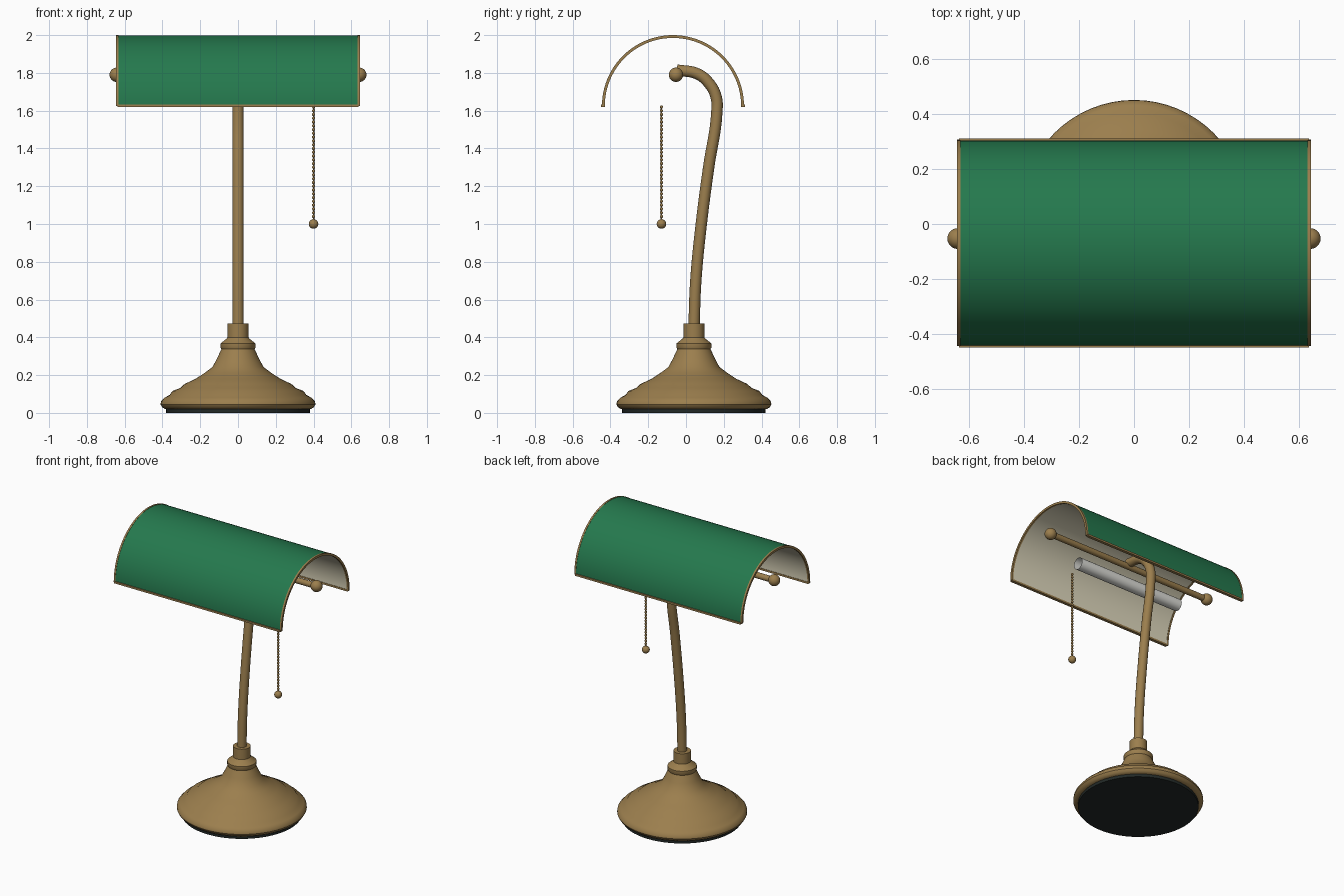
import bpy, bmesh, math
from mathutils import Matrix, Vector

if "Cube" in bpy.data.objects:
    bpy.data.objects.remove(bpy.data.objects["Cube"])


def material(name, rgb):
    m = bpy.data.materials.new(name)
    m.diffuse_color = (*rgb, 1)
    m.use_nodes = True
    m.node_tree.nodes["Principled BSDF"].inputs["Base Color"].default_value = m.diffuse_color
    return m


BRASS = material("brass", (0.33, 0.21, 0.075))
GREEN = material("green_glass", (0.018, 0.19, 0.075))
CREAM = material("cream_lining", (0.75, 0.70, 0.52))
BULB = material("bulb_white", (0.72, 0.72, 0.68))
FELT = material("dark_felt", (0.016, 0.022, 0.02))

BASE_Y = 0.042                   # base axis
SHADE_Y, SHADE_Z = -0.069, 1.624  # shade axis
ROD_Y, ROD_Z = -0.053, 1.79      # cross rod axis


def finish(name, bm, mats, angle=35):
    bmesh.ops.recalc_face_normals(bm, faces=bm.faces)
    me = bpy.data.meshes.new(name)
    bm.to_mesh(me)
    bm.free()
    for m in mats:
        me.materials.append(m)
    ob = bpy.data.objects.new(name, me)
    bpy.context.collection.objects.link(ob)
    smooth(ob, angle)
    return ob


def smooth(ob, angle=35):
    bpy.ops.object.select_all(action='DESELECT')
    ob.select_set(True)
    bpy.context.view_layer.objects.active = ob
    bpy.ops.object.shade_smooth_by_angle(angle=math.radians(angle))


def lathe(name, profile, mat, segs=64):
    bm = bmesh.new()
    vs = [bm.verts.new((r, 0, z)) for r, z in profile]
    es = [bm.edges.new(p) for p in zip(vs, vs[1:])]
    bmesh.ops.spin(bm, geom=vs + es, cent=(0, 0, 0), axis=(0, 0, 1),
                   angle=math.tau, steps=segs)
    bmesh.ops.remove_doubles(bm, verts=bm.verts, dist=1e-5)
    bmesh.ops.translate(bm, verts=bm.verts, vec=(0, BASE_Y, 0))
    return finish(name, bm, [mat])


def half_shell(name, x0, x1, r_in, r_out, mats, segs=48):
    """Half-round shell along x; the inner face uses the last material."""
    bm = bmesh.new()
    rings = []
    for i in range(segs + 1):
        a = math.pi * i / segs
        rings.append([bm.verts.new((x, SHADE_Y + r * math.cos(a),
                                    SHADE_Z + r * math.sin(a)))
                      for x, r in ((x0, r_out), (x1, r_out), (x1, r_in), (x0, r_in))])
    for a, b in zip(rings, rings[1:]):
        for k in range(4):
            f = bm.faces.new((a[k], a[(k + 1) % 4], b[(k + 1) % 4], b[k]))
            f.material_index = len(mats) - 1 if k == 2 else 0
    bm.faces.new(rings[0])
    bm.faces.new(rings[-1])
    return finish(name, bm, mats)


def box(name, center, size, mat):
    bm = bmesh.new()
    bmesh.ops.create_cube(bm, size=1, matrix=Matrix.Translation(center)
                          @ Matrix.Diagonal((*size, 1)))
    return finish(name, bm, [mat])


def x_tube(name, center, radius, length, mat, caps):
    bm = bmesh.new()
    bmesh.ops.create_cone(bm, cap_ends=caps, segments=32, radius1=radius,
                          radius2=radius, depth=length,
                          matrix=Matrix.Translation(center)
                          @ Matrix.Rotation(math.pi / 2, 4, 'Y'))
    return finish(name, bm, [mat])


def ball(name, center, radius, mat):
    bm = bmesh.new()
    bmesh.ops.create_uvsphere(bm, u_segments=24, v_segments=16, radius=radius,
                              matrix=Matrix.Translation(center))
    return finish(name, bm, [mat])


# Base: felt pad and turned brass foot
lathe("felt_pad", [(0, 0), (0.38, 0), (0.38, 0.022), (0, 0.022)], FELT)
lathe("base", [(0, 0.02), (0.385, 0.02), (0.402, 0.03), (0.41, 0.045),
               (0.408, 0.06), (0.39, 0.08), (0.362, 0.095), (0.347, 0.116),
               (0.305, 0.132), (0.283, 0.153), (0.225, 0.18), (0.175, 0.213),
               (0.135, 0.243), (0.11, 0.29), (0.088, 0.338), (0.092, 0.345),
               (0.092, 0.368), (0.062, 0.392), (0.055, 0.40), (0.055, 0.472),
               (0, 0.472)], BRASS)

# Curved stem with hooked top
path = [(0.042, 0.45), (0.052, 0.7), (0.081, 1.0), (0.12, 1.3), (0.163, 1.59),
        (0.16, 1.67), (0.122, 1.745), (0.06, 1.795), (-0.05, 1.815)]
cu = bpy.data.curves.new("stem", 'CURVE')
cu.dimensions = '3D'
cu.bevel_depth = 0.03
cu.bevel_resolution = 6
cu.use_fill_caps = True
sp = cu.splines.new('BEZIER')
sp.resolution_u = 8
sp.bezier_points.add(len(path) - 1)
for p, (y, z) in zip(sp.bezier_points, path):
    p.co = Vector((0, y, z))
    p.handle_left_type = p.handle_right_type = 'AUTO'
stem = bpy.data.objects.new("stem", cu)
bpy.context.collection.objects.link(stem)
cu.materials.append(BRASS)
bpy.ops.object.select_all(action='DESELECT')
stem.select_set(True)
bpy.context.view_layer.objects.active = stem
bpy.ops.object.convert(target='MESH')
smooth(bpy.context.view_layer.objects.active)

# Cross rod with end knobs
x_tube("cross_rod", (0, ROD_Y, ROD_Z), 0.02, 1.28, BRASS, True)
for side, s in (("left", -1), ("right", 1)):
    ball(side + "_knob", (s * 0.642, ROD_Y, ROD_Z), 0.038, BRASS)

# Shade, end rims and long edge trims
half_shell("shade", -0.635, 0.635, 0.364, 0.374, [GREEN, CREAM])
for side, s in (("left", -1), ("right", 1)):
    half_shell(side + "_rim", s * 0.633, s * 0.645, 0.361, 0.376, [BRASS])
for side, s in (("front", -1), ("back", 1)):
    box(side + "_trim", (0, SHADE_Y + s * 0.371, SHADE_Z + 0.001),
        (1.275, 0.02, 0.013), BRASS)

# Open tubular bulb
x_tube("bulb", (0, -0.06, 1.665), 0.04, 0.82, BULB, False)

# Pull chain: beads joined in one mesh, with an end ball
bm = bmesh.new()
for i in range(31):
    bmesh.ops.create_icosphere(bm, subdivisions=2, radius=0.0085,
                               matrix=Matrix.Translation((0.4, -0.13, 1.02 + i * 0.02)))
bmesh.ops.create_cone(bm, segments=8, radius1=0.004, radius2=0.004, depth=0.6,
                      matrix=Matrix.Translation((0.4, -0.13, 1.32)))
finish("pull_chain", bm, [BRASS])
ball("chain_ball", (0.4, -0.13, 1.0), 0.025, BRASS)
